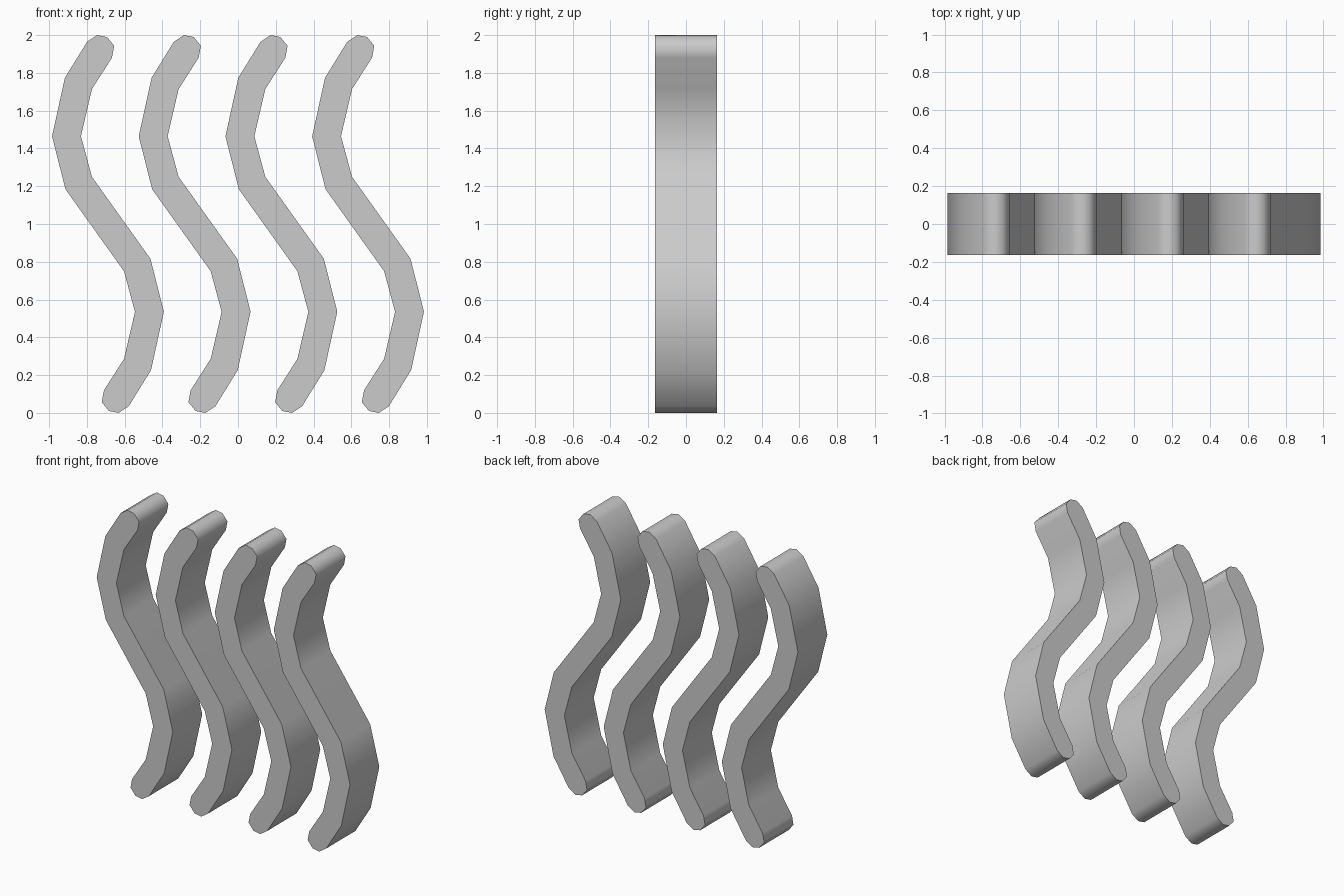
import bpy
import bmesh
import math

cube = bpy.data.objects.get("Cube")
if cube:
    bpy.data.objects.remove(cube, do_unlink=True)

# Plain grey material
GREY = (0.6, 0.6, 0.6, 1.0)
grey = bpy.data.materials.new("light grey")
grey.use_nodes = True
grey.diffuse_color = GREY
grey.node_tree.nodes["Principled BSDF"].inputs["Base Color"].default_value = GREY

# Upper half of the wave outline; the lower half is its half-turn copy
HALF = [(-0.225, 0.184), (-0.296, 0.464), (-0.228, 0.774), (-0.11, 0.965),
        (-0.057, 1.0), (-0.005, 0.99), (0.033, 0.943), (0.021, 0.88),
        (-0.085, 0.714), (-0.143, 0.465), (-0.085, 0.25)]
OUTLINE = HALF + [(-x, -z) for x, z in HALF]
DEPTH = 0.326
SPACING = 0.459
COUNT = 4


def wavy_bar(name, centre_x):
    """Extrude the wave outline from front to back."""
    bm = bmesh.new()
    verts = [bm.verts.new((x, -DEPTH / 2, z + 1)) for x, z in OUTLINE]
    front = bm.faces.new(verts)
    back = bmesh.ops.extrude_face_region(bm, geom=[front], use_keep_orig=True)
    moved = [v for v in back["geom"] if isinstance(v, bmesh.types.BMVert)]
    bmesh.ops.translate(bm, verts=moved, vec=(0, DEPTH, 0))
    bmesh.ops.recalc_face_normals(bm, faces=bm.faces)
    mesh = bpy.data.meshes.new(name)
    bm.to_mesh(mesh)
    bm.free()
    mesh.materials.append(grey)
    bar = bpy.data.objects.new(name, mesh)
    bar.location.x = centre_x
    bpy.context.collection.objects.link(bar)
    return bar


# Row of four identical bars
bpy.ops.object.select_all(action="DESELECT")
for i in range(COUNT):
    bar = wavy_bar(f"wavy_bar_{i + 1}", (i - (COUNT - 1) / 2) * SPACING)
    bar.select_set(True)
    bpy.context.view_layer.objects.active = bar

# Smooth around the outline, sharp at the flat front and back
bpy.ops.object.shade_smooth_by_angle(angle=math.radians(60))
